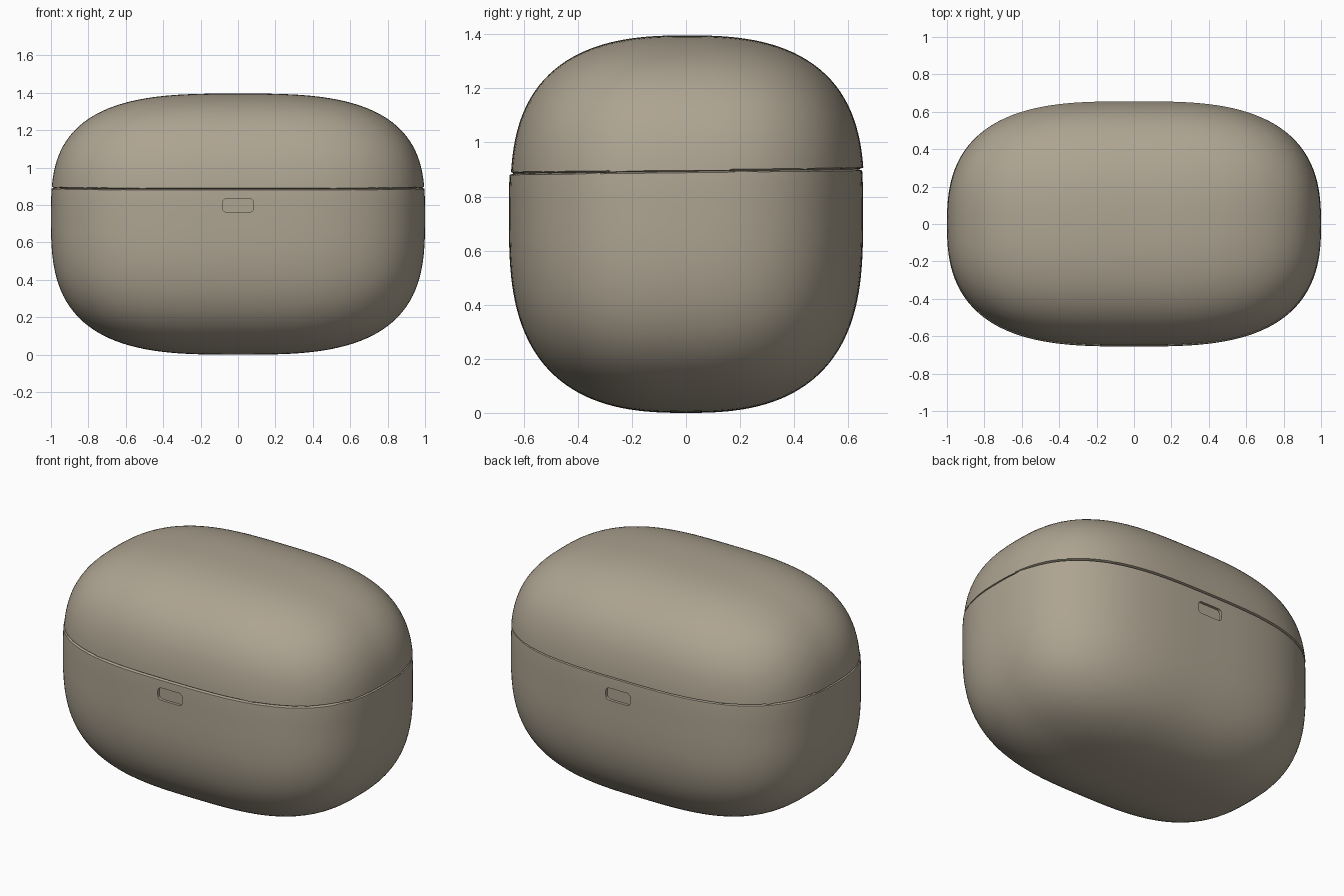
import bpy, bmesh, math
from mathutils import Vector

if "Cube" in bpy.data.objects:
    bpy.data.objects.remove(bpy.data.objects["Cube"])

HALF_X, HALF_Y = 1.0, 0.655
MID_Z, UP, DOWN = 0.74, 0.656, 0.74      # widest level, height above and below it
POWERS = (3.1, 2.6, 3.0)                 # roundness along x, y, z
CUTS = 39

shell_mat = bpy.data.materials.new("warm_taupe")
shell_mat.diffuse_color = (0.42, 0.37, 0.285, 1)
shell_mat.use_nodes = True
shell_mat.node_tree.nodes["Principled BSDF"].inputs["Base Color"].default_value = shell_mat.diffuse_color


def add_object(name, mesh):
    ob = bpy.data.objects.new(name, mesh)
    bpy.context.collection.objects.link(ob)
    return ob


def rounded(p):
    """Move a point of the unit cube onto the soft pebble surface."""
    p = Vector([math.tan(c * math.pi / 4) for c in p])
    lo, hi = 0.3, 1.0
    for _ in range(30):
        t = (lo + hi) / 2
        if sum(abs(c * t) ** n for c, n in zip(p, POWERS)) > 1:
            hi = t
        else:
            lo = t
    p *= lo
    return Vector((p.x * HALF_X, p.y * HALF_Y, MID_Z + p.z * (UP if p.z > 0 else DOWN)))


# Whole pebble, used as the source of both halves
bm = bmesh.new()
bmesh.ops.create_cube(bm, size=2)
bmesh.ops.subdivide_edges(bm, edges=bm.edges[:], cuts=CUTS, use_grid_fill=True)
for v in bm.verts:
    v.co = rounded(v.co)
mesh = bpy.data.meshes.new("pebble")
bm.to_mesh(mesh)
bm.free()
pebble = add_object("pebble", mesh)


def slot_cutter(name, side):
    """Rounded bar that presses a shallow slot into the front or back."""
    w, h, r = 0.083, 0.037, 0.024
    bm = bmesh.new()
    ring = []
    for k, (sx, sz) in enumerate(((1, 1), (-1, 1), (-1, -1), (1, -1))):
        for i in range(6):
            a = (k + i / 5) * math.pi / 2
            ring.append(bm.verts.new((sx * (w - r) + r * math.cos(a), side * 0.638,
                                      0.798 + sz * (h - r) + r * math.sin(a))))
    face = bm.faces.new(ring)
    out = bmesh.ops.extrude_face_region(bm, geom=[face])
    for v in out["geom"]:
        if isinstance(v, bmesh.types.BMVert):
            v.co.y = side * 0.72
    bmesh.ops.recalc_face_normals(bm, faces=bm.faces[:])
    me = bpy.data.meshes.new(name)
    bm.to_mesh(me)
    bm.free()
    ob = add_object(name, me)
    ob.hide_render = True
    return ob


# Front button and rear port recesses
cutters = [slot_cutter("front_slot_cutter", -1), slot_cutter("back_slot_cutter", 1)]
for c in cutters:
    mod = pebble.modifiers.new(c.name, 'BOOLEAN')
    mod.operation, mod.solver, mod.object = 'DIFFERENCE', 'EXACT', c
graph = bpy.context.evaluated_depsgraph_get()
source = bpy.data.meshes.new_from_object(pebble.evaluated_get(graph))
for ob in cutters + [pebble]:
    bpy.data.objects.remove(ob)

SEAM = Vector((0, 0, 0.893))
TILT = Vector((0, -0.012, 1)).normalized()


def half(name, up):
    """Keep one side of the seam and turn its rim in to form the groove."""
    bm = bmesh.new()
    bm.from_mesh(source)

    def cut(offset, **kw):
        return bmesh.ops.bisect_plane(bm, geom=bm.verts[:] + bm.edges[:] + bm.faces[:],
                                      plane_co=SEAM + TILT * offset, plane_no=TILT, **kw)
    cut(0, clear_inner=up, clear_outer=not up)
    cut(0.006 if up else -0.005)
    for v in bm.verts:
        if abs((v.co - SEAM).dot(TILT)) < 1e-4:
            v.co.x *= 0.986
            v.co.y *= 0.978
        elif up:
            v.co.y += 0.005
    me = bpy.data.meshes.new(name)
    bm.to_mesh(me)
    bm.free()
    me.materials.clear()
    me.materials.append(shell_mat)
    ob = add_object(name, me)
    bpy.ops.object.select_all(action='DESELECT')
    ob.select_set(True)
    bpy.context.view_layer.objects.active = ob
    bpy.ops.object.shade_smooth_by_angle(angle=math.radians(30))


half("lid", True)
half("case_body", False)
